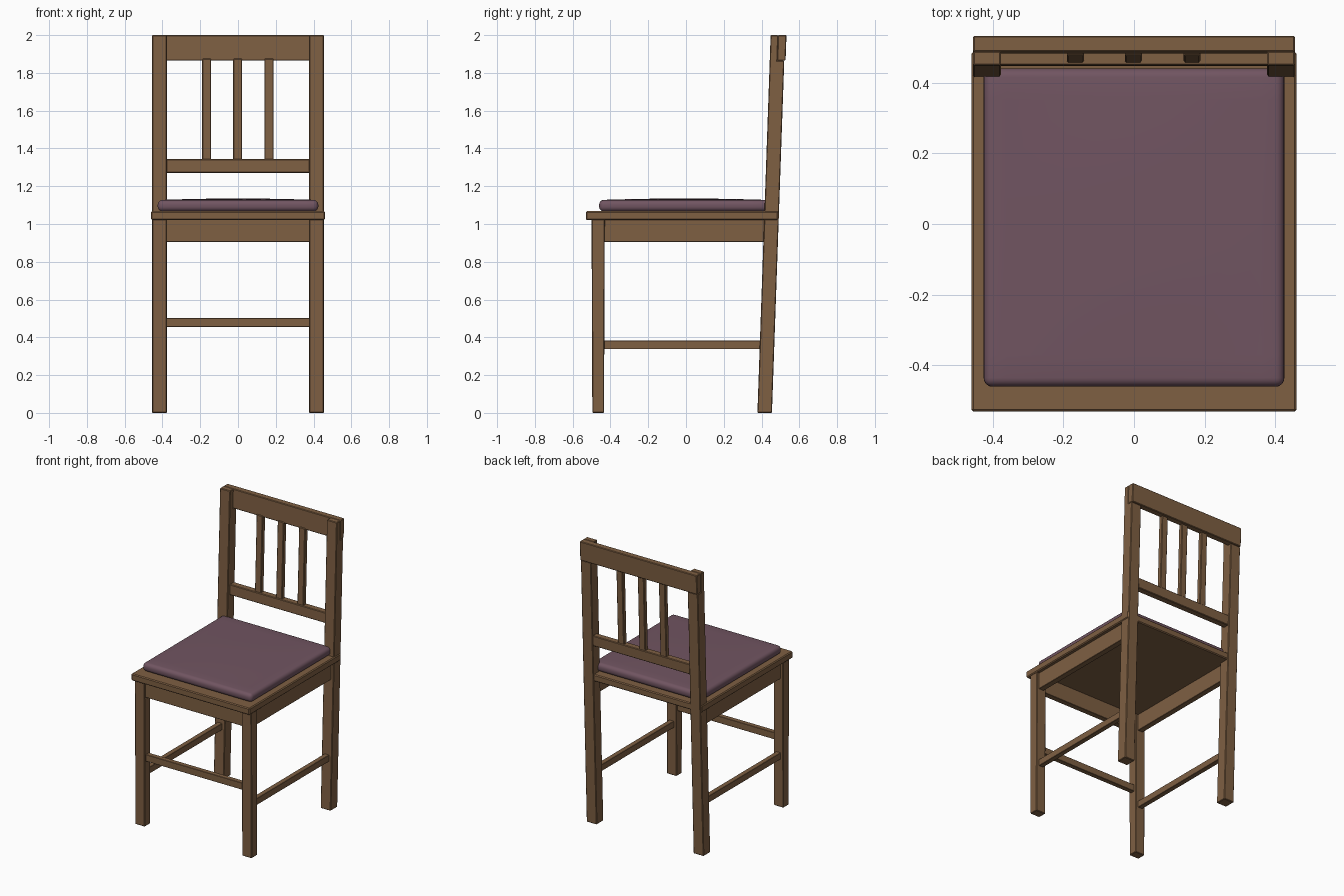
import bpy, bmesh

if "Cube" in bpy.data.objects:
    bpy.data.objects.remove(bpy.data.objects["Cube"])

LEAN = 0.035  # backward lean of the back, in y per unit of z


def material(name, rgb):
    m = bpy.data.materials.new(name)
    m.diffuse_color = (*rgb, 1)
    m.use_nodes = True
    m.node_tree.nodes["Principled BSDF"].inputs["Base Color"].default_value = m.diffuse_color
    return m


WOOD = material("wood", (0.21, 0.115, 0.055))
FABRIC = material("fabric", (0.165, 0.09, 0.12))


def finish(bm, name, mat):
    bmesh.ops.recalc_face_normals(bm, faces=bm.faces)
    me = bpy.data.meshes.new(name)
    bm.to_mesh(me)
    bm.free()
    me.materials.append(mat)
    ob = bpy.data.objects.new(name, me)
    bpy.context.collection.objects.link(ob)
    return ob


def part(name, x, profile, lean=0.0, bevel=0.004):
    """Extrude a (y, z) profile between two x values, with optional lean."""
    bm = bmesh.new()
    f = bm.faces.new([bm.verts.new((x[0], y + lean * z, z)) for y, z in profile])
    new = bmesh.ops.extrude_face_region(bm, geom=[f])["geom"]
    for v in new:
        if isinstance(v, bmesh.types.BMVert):
            v.co.x = x[1]
    bmesh.ops.recalc_face_normals(bm, faces=bm.faces)
    if bevel:
        bmesh.ops.bevel(bm, geom=bm.edges[:], offset=bevel, segments=1,
                        affect='EDGES', clamp_overlap=True)
    return finish(bm, name, WOOD)


def rect(y, z):
    return [(y[0], z[0]), (y[1], z[0]), (y[1], z[1]), (y[0], z[1])]


# legs, side aprons and side stretchers
for side, s in (("left", -1), ("right", 1)):
    def span(a, b):
        return sorted((s * a, s * b))
    part(f"front_leg_{side}", span(0.378, 0.453),
         [(-0.496, 0), (-0.434, 0), (-0.43, 1.025), (-0.50, 1.025)])
    # back post is notched at the top to receive the top rail
    part(f"back_post_{side}", span(0.376, 0.455),
         [(0.378, 0), (0.455, 0), (0.455, 1.865), (0.419, 1.865),
          (0.419, 2.0), (0.378, 2.0)], LEAN)
    part(f"side_apron_{side}", span(0.395, 0.435),
         rect((-0.44, 0.42), (0.905, 1.025)), bevel=0.002)
    part(f"side_stretcher_{side}", span(0.398, 0.433),
         rect((-0.44, 0.40), (0.337, 0.383)), bevel=0.002)

# front apron and stretcher
part("front_apron", (-0.385, 0.385), rect((-0.485, -0.445), (0.905, 1.025)), bevel=0.002)
part("front_stretcher", (-0.385, 0.385), rect((-0.482, -0.448), (0.455, 0.503)), bevel=0.002)

# backrest
part("top_rail", (-0.455, 0.455), rect((0.417, 0.462), (1.865, 2.0)), LEAN)
part("lower_rail", (-0.385, 0.385), rect((0.402, 0.448), (1.27, 1.343)), LEAN)
for i, x in enumerate((-0.166, -0.002, 0.164)):
    part(f"back_slat_{i + 1}", (x - 0.024, x + 0.024),
         rect((0.41, 0.442), (1.335, 1.875)), LEAN)

# seat board
part("seat", (-0.46, 0.46), rect((-0.53, 0.487), (1.02, 1.068)), bevel=0.006)

# padded cushion: rounded slab with a slight crown
bm = bmesh.new()
bmesh.ops.create_cube(bm, size=1)
for v in bm.verts:
    v.co = (v.co.x * 0.85, v.co.y * 0.90 - 0.01, v.co.z * 0.06 + 1.097)
bmesh.ops.bevel(bm, geom=bm.edges[:], offset=0.025, segments=5, profile=0.5, affect='EDGES')
for axis in (0, 1):
    for k in range(-4, 5):
        co, no = [0, -0.01, 0], [0, 0, 0]
        co[axis] += k * 0.09
        no[axis] = 1
        bmesh.ops.bisect_plane(bm, geom=bm.verts[:] + bm.edges[:] + bm.faces[:],
                               plane_co=co, plane_no=no)
for v in bm.verts:
    if v.co.z > 1.12:
        u, w = v.co.x / 0.425, (v.co.y + 0.01) / 0.45
        v.co.z += 0.008 * (1 - u * u) * (1 - w * w)
cushion = finish(bm, "cushion", FABRIC)
for p in cushion.data.polygons:
    p.use_smooth = True
